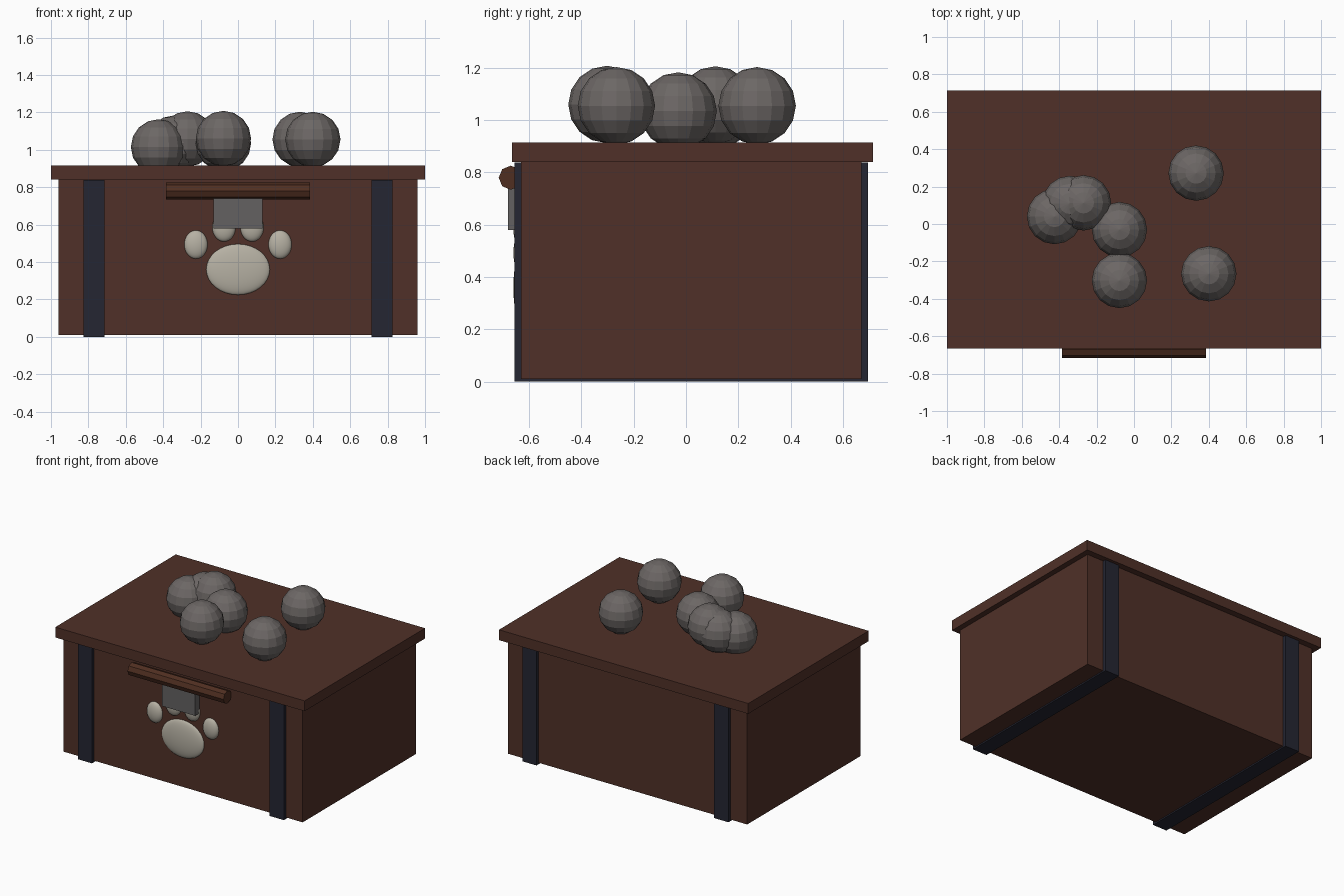
import bpy
import math

default_cube = bpy.data.objects.get("Cube")
if default_cube:
    bpy.data.objects.remove(default_cube, do_unlink=True)


def make_material(name, color):
    mat = bpy.data.materials.new(name)
    mat.use_nodes = True
    rgba = (*color, 1.0)
    mat.diffuse_color = rgba
    bsdf = next(n for n in mat.node_tree.nodes if n.type == "BSDF_PRINCIPLED")
    bsdf.inputs["Base Color"].default_value = rgba
    return mat


wood = make_material("dark brown wood", (0.08, 0.03, 0.021))
handle_wood = make_material("reddish brown wood", (0.08, 0.028, 0.015))
band_metal = make_material("navy metal", (0.018, 0.019, 0.032))
latch_metal = make_material("grey metal", (0.125, 0.12, 0.12))
stone = make_material("grey stone", (0.15, 0.135, 0.13))
cream = make_material("cream", (0.47, 0.44, 0.37))


def finish(name, mat):
    obj = bpy.context.object
    obj.name = obj.data.name = name
    obj.data.materials.append(mat)
    return obj


def box(name, low, high, mat):
    center = [(a + b) / 2 for a, b in zip(low, high)]
    bpy.ops.mesh.primitive_cube_add(size=1, location=center)
    obj = finish(name, mat)
    obj.scale = [b - a for a, b in zip(low, high)]
    bpy.ops.object.transform_apply(location=False, rotation=False, scale=True)
    return obj


def pad(name, x, z, half_width, half_height):
    # Flattened dome set into the front board
    bpy.ops.mesh.primitive_uv_sphere_add(segments=32, ring_count=16, radius=1,
                                         location=(x, -0.63, z),
                                         rotation=(math.pi / 2, 0, 0))
    obj = finish(name, cream)
    obj.scale = (half_width, half_height, 0.03)
    bpy.ops.object.shade_smooth()
    return obj


# Chest body and overhanging lid
box("chest_body", (-0.96, -0.63, 0.01), (0.96, 0.67, 0.84), wood)
box("lid", (-1, -0.665, 0.84), (1, 0.715, 0.915), wood)

# Straps wrapping front, bottom and back
for side, name in ((1, "left"), (-1, "right")):
    x = side * 0.77
    box(f"{name}_strap", (x - 0.057, -0.655, 0), (x + 0.057, 0.695, 0.838),
        band_metal)

# Handle bar with eight sides
bpy.ops.mesh.primitive_cylinder_add(vertices=8, radius=0.046, depth=0.77,
                                    location=(0, -0.67, 0.78),
                                    rotation=(0, math.pi / 2, 0))
finish("handle", handle_wood)

# Latch plate
box("latch", (-0.132, -0.68, 0.58), (0.132, -0.62, 0.745), latch_metal)

# Paw emblem
pad("paw_pad", 0, 0.36, 0.17, 0.136)
for side, name in ((1, "left"), (-1, "right")):
    pad(f"{name}_outer_toe", side * 0.225, 0.493, 0.062, 0.076)
    pad(f"{name}_inner_toe", side * 0.075, 0.585, 0.062, 0.076)

# Stone balls scattered on the lid
balls = [(-0.425, 0.04, 1.015), (-0.343, 0.11, 1.035), (-0.27, 0.113, 1.058),
         (-0.078, -0.03, 1.035), (-0.078, -0.302, 1.06),
         (0.332, 0.272, 1.055), (0.4, -0.266, 1.055)]
for number, location in enumerate(balls, 1):
    bpy.ops.mesh.primitive_uv_sphere_add(segments=16, ring_count=8,
                                         radius=0.148, location=location)
    finish(f"stone_ball_{number}", stone)
